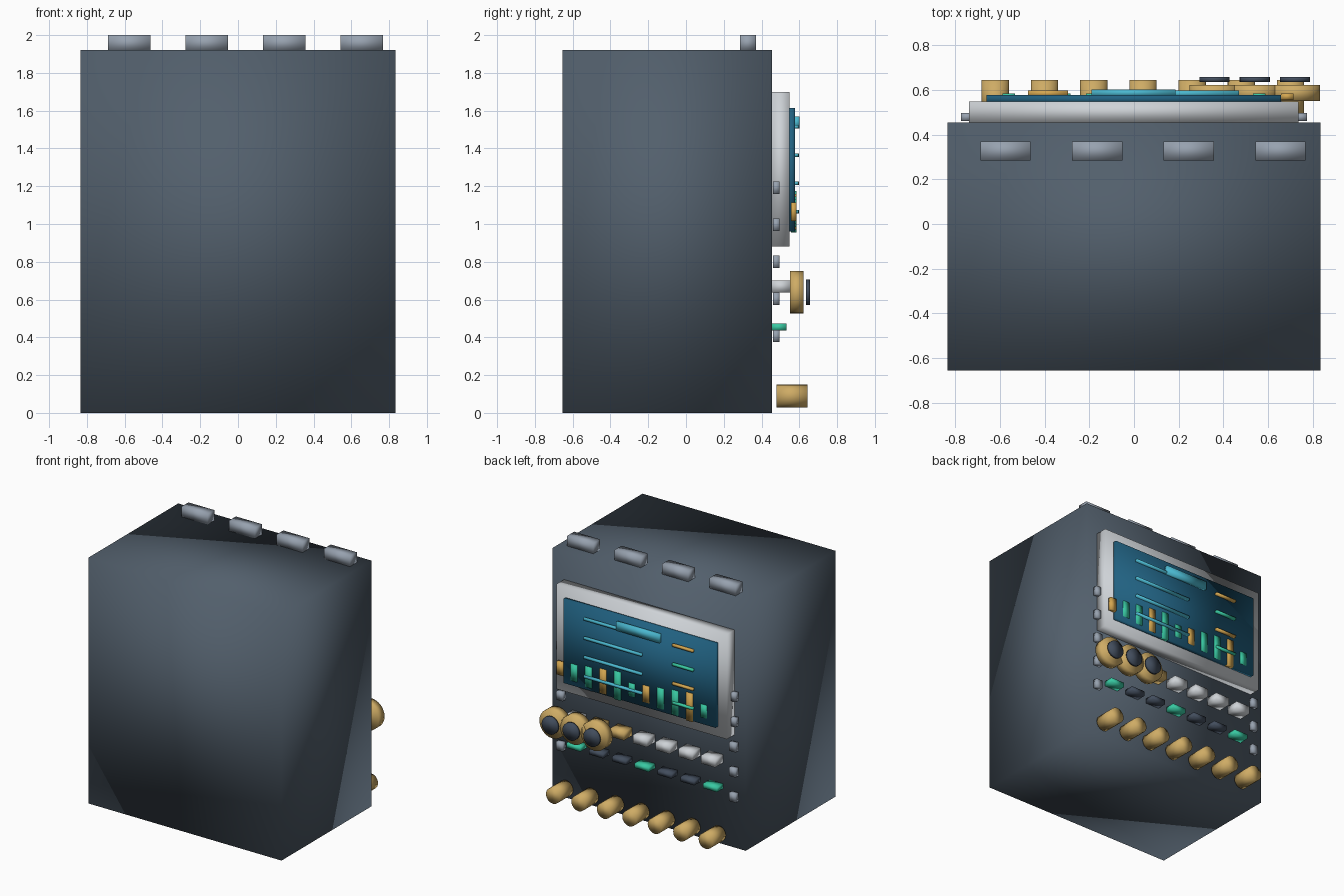
import bpy
import math

cube = bpy.data.objects.get("Cube")
if cube:
    bpy.data.objects.remove(cube, do_unlink=True)


def material(name, rgb):
    m = bpy.data.materials.new(name)
    m.use_nodes = True
    color = (*rgb, 1)
    m.diffuse_color = color
    m.node_tree.nodes["Principled BSDF"].inputs["Base Color"].default_value = color
    return m


slate = material("slate", (0.085, 0.115, 0.15))
steel = material("steel", (0.31, 0.36, 0.43))
silver = material("silver", (0.62, 0.65, 0.68))
brass = material("brass", (0.62, 0.41, 0.13))
amber = material("amber", (0.65, 0.38, 0.08))
deep_blue = material("deep_blue", (0.015, 0.12, 0.22))
cyan = material("cyan", (0.07, 0.48, 0.63))
green = material("green", (0.04, 0.58, 0.36))
charcoal = material("charcoal", (0.055, 0.075, 0.11))


def finish(name, mat):
    ob = bpy.context.object
    ob.name = name
    ob.data.materials.append(mat)
    bpy.ops.object.shade_smooth()
    return ob


def box(name, mat, x, y, z):
    """Box from (min, max) ranges, softly shaded."""
    spans = (x, y, z)
    bpy.ops.mesh.primitive_cube_add(size=1, location=[(a + b) / 2 for a, b in spans])
    bpy.context.object.scale = [b - a for a, b in spans]
    bpy.ops.object.transform_apply(location=False, rotation=False)
    return finish(name, mat)


def around(c, size):
    return (c - size / 2, c + size / 2)


def rod(name, mat, x, z, radius, y, sides=24):
    """Cylinder lying along y."""
    bpy.ops.mesh.primitive_cylinder_add(
        vertices=sides, radius=radius, depth=y[1] - y[0],
        location=(x, sum(y) / 2, z), rotation=(math.pi / 2, 0, 0))
    return finish(name, mat)


# Cabinet and the lugs along its top
box("cabinet", slate, (-0.835, 0.835), (-0.655, 0.455), (0, 1.92))
for i in range(4):
    box("top_lug", steel, around(-0.575 + 0.41 * i, 0.225), (0.285, 0.37), (1.915, 2.0))

# Display frame and screen
box("display_frame", silver, (-0.737, 0.735), (0.455, 0.547), (0.88, 1.70))
box("screen", deep_blue, (-0.66, 0.657), (0.54, 0.577), (0.96, 1.615))
box("screen_banner", cyan, (-0.19, 0.185), (0.57, 0.602), (1.505, 1.57))

# Readout lines: long ones and short alternating ones
for i in range(4):
    z = around(1.515 - 0.15 * i, 0.018)
    box("long_line", cyan, (-0.03, 0.47), (0.57, 0.596), z)
    box("short_line", green if i % 2 else amber, around(-0.385, 0.18), (0.57, 0.597), z)

# Bar chart along the bottom of the screen
for i in range(11):
    box("chart_bar", green if i % 3 else amber, around(0.685 - 0.1245 * i, 0.055),
        (0.555, 0.584), around(1.065, 0.1 + 0.03 * (i % 5)))

# Two rows of keys and the row of pegs below
for i in range(7):
    x = -0.58 + 0.197 * i
    box("upper_key", brass if i in (4, 5) else silver, around(x, 0.12),
        (0.45, 0.555), (0.637, 0.70))
    box("lower_key", charcoal if i % 3 else green, around(x, 0.12),
        (0.45, 0.532), (0.435, 0.472))
    rod("peg", brass, -0.62 + 0.22 * i, 0.09, 0.061, (0.48, 0.643), 16)

# Large dials with dark caps
for i in range(3):
    x = 0.36 + 0.18 * i
    rod("dial", brass, x, 0.638, 0.112, (0.55, 0.622))
    rod("dial_cap", charcoal, x, 0.638, 0.068, (0.635, 0.657))

# Side bolts down both edges
for side in (-1, 1):
    for i in range(5):
        box("side_bolt", steel, around(0.747 * side, 0.055), (0.46, 0.496),
            around(1.193 - 0.1965 * i, 0.066))
